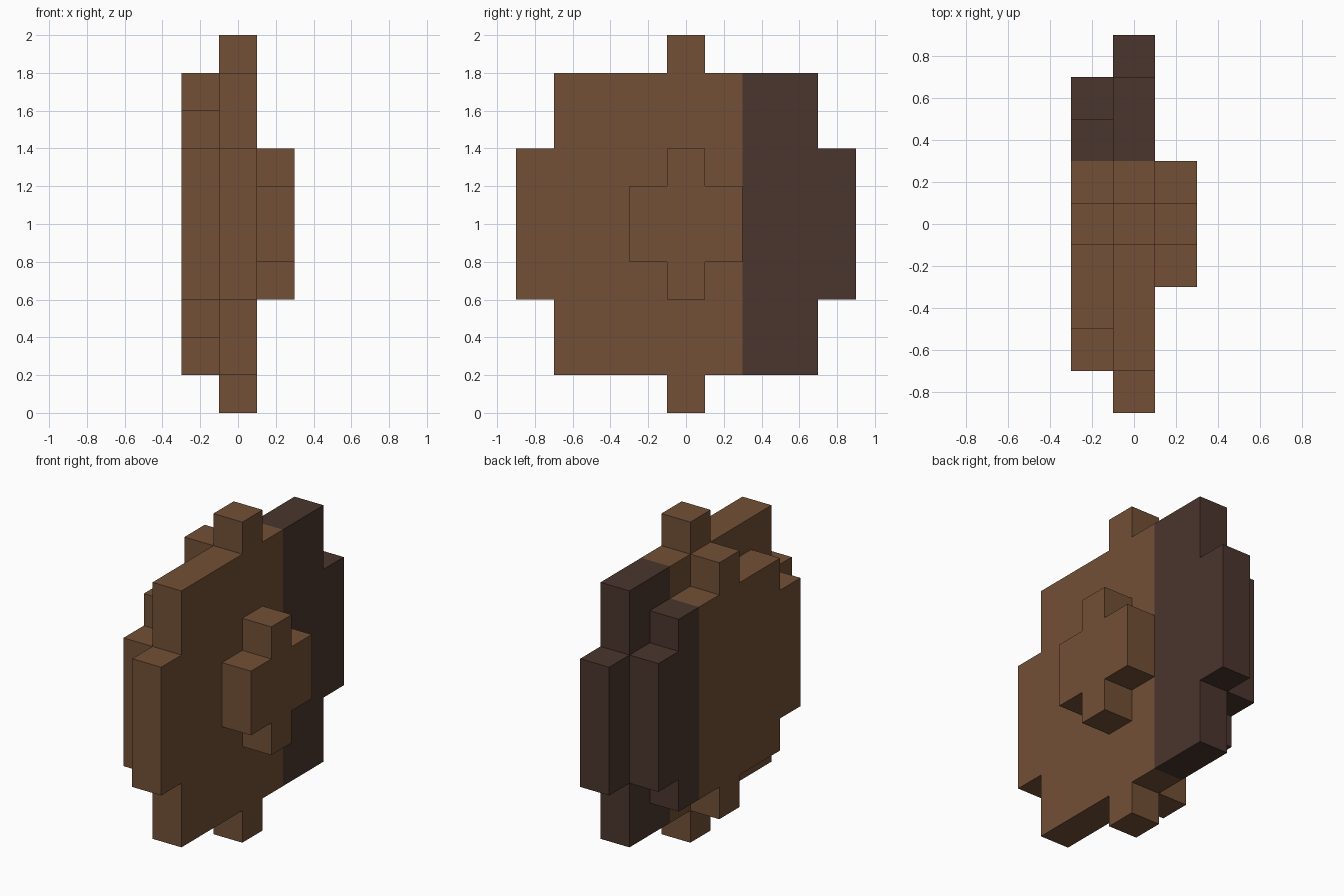
import bpy
import bmesh

cube = bpy.data.objects.get("Cube")
if cube:
    bpy.data.objects.remove(cube, do_unlink=True)


def make_material(name, rgb):
    mat = bpy.data.materials.new(name)
    mat.use_nodes = True
    color = (*rgb, 1.0)
    mat.diffuse_color = color
    mat.node_tree.nodes["Principled BSDF"].inputs["Base Color"].default_value = color
    return mat


BROWN = make_material("warm brown", (0.171, 0.080, 0.037))
DARK = make_material("dark brown", (0.070, 0.036, 0.027))
SPLIT_Y = 0.3   # everything behind this plane is dark
MID_Z = 1.0


def stepped_outline(steps):
    """Outline of stacked centred rectangles, given as (half width, half height)."""
    corner = []
    for i, (y, z) in enumerate(steps):
        if i:
            corner.append((y, steps[i - 1][1]))
        corner.append((y, z))
    back = corner[::-1]
    return (corner + [(-y, z) for y, z in back]
            + [(-y, -z) for y, z in corner] + [(y, -z) for y, z in back])


def stepped_disc(name, x0, x1, steps):
    """Extrude a stepped outline along x and colour it by depth."""
    bm = bmesh.new()
    face = bm.faces.new([bm.verts.new((x0, y, MID_Z + z))
                         for y, z in stepped_outline(steps)])
    grown = bmesh.ops.extrude_face_region(bm, geom=[face], use_keep_orig=True)
    moved = [g for g in grown["geom"] if isinstance(g, bmesh.types.BMVert)]
    bmesh.ops.translate(bm, verts=moved, vec=(x1 - x0, 0, 0))

    # Cut a clean colour border where the part passes the split plane
    if steps[0][0] > SPLIT_Y:
        bmesh.ops.bisect_plane(bm, geom=bm.verts[:] + bm.edges[:] + bm.faces[:],
                               plane_co=(0, SPLIT_Y, 0), plane_no=(0, 1, 0))
    bmesh.ops.recalc_face_normals(bm, faces=bm.faces[:])
    for f in bm.faces:
        f.material_index = int(f.calc_center_bounds().y > SPLIT_Y + 0.01)

    mesh = bpy.data.meshes.new(name)
    bm.to_mesh(mesh)
    bm.free()
    mesh.materials.append(BROWN)
    mesh.materials.append(DARK)
    obj = bpy.data.objects.new(name, mesh)
    bpy.context.collection.objects.link(obj)
    return obj


# Large middle slab, smaller disc on the right, little boss on the left
stepped_disc("main_slab", -0.1, 0.1, [(0.9, 0.4), (0.7, 0.8), (0.1, 1.0)])
stepped_disc("right_disc", -0.3, -0.1, [(0.7, 0.4), (0.5, 0.6), (0.1, 0.8)])
stepped_disc("left_boss", 0.1, 0.3, [(0.3, 0.2), (0.1, 0.4)])
